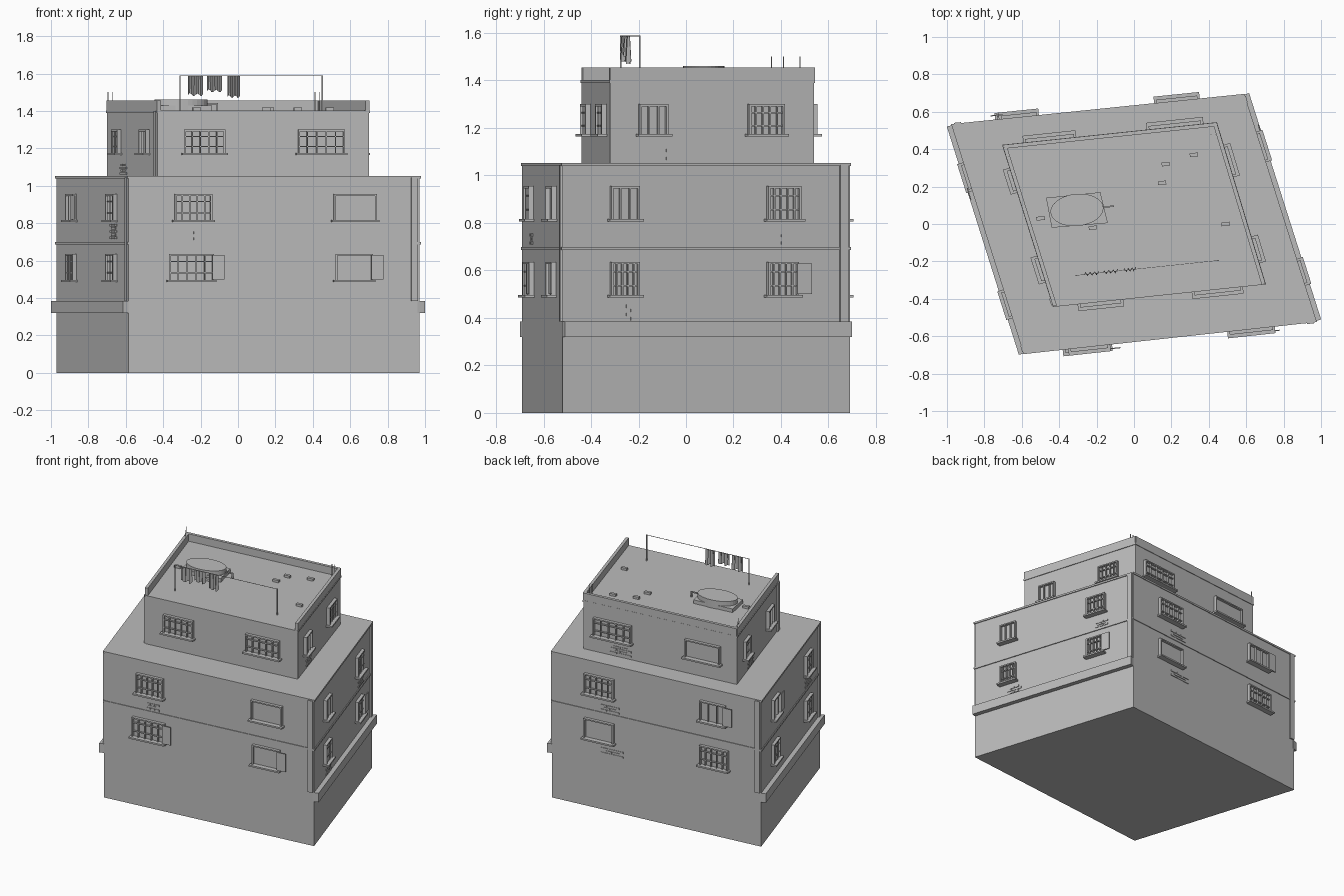
import bpy, bmesh, math
from mathutils import Matrix, Vector

if "Cube" in bpy.data.objects:
    bpy.data.objects.remove(bpy.data.objects["Cube"])

mat = bpy.data.materials.new("plain grey")
mat.use_nodes = True
GREY = (0.5, 0.5, 0.5, 1)
mat.diffuse_color = GREY
mat.node_tree.nodes["Principled BSDF"].inputs["Base Color"].default_value = GREY


def finish(name, bm):
    mesh = bpy.data.meshes.new(name)
    bm.to_mesh(mesh)
    bm.free()
    mesh.materials.append(mat)
    obj = bpy.data.objects.new(name, mesh)
    bpy.context.scene.collection.objects.link(obj)
    return obj


def box(bm, lo, hi, frame=Matrix()):
    lo, hi = Vector(lo), Vector(hi)
    size = Matrix.Diagonal((*(hi - lo), 1))
    bmesh.ops.create_cube(bm, size=1, matrix=frame @ Matrix.Translation((lo + hi) / 2) @ size)


def prism(name, corners, z0, z1, scale=1):
    bm = bmesh.new()
    face = bm.faces.new([bm.verts.new((x * scale, y * scale, z0)) for x, y in corners])
    ext = bmesh.ops.extrude_face_region(bm, geom=[face])
    top = [v for v in ext["geom"] if isinstance(v, bmesh.types.BMVert)]
    bmesh.ops.translate(bm, vec=(0, 0, z1 - z0), verts=top)
    bmesh.ops.recalc_face_normals(bm, faces=bm.faces)
    return finish(name, bm)


class Wall:
    """Local frame of one wall: x along it, y inward, z up."""

    def __init__(self, p, q, axis):
        self.p, self.q, self.axis = Vector((*p, 0)), Vector((*q, 0)), axis
        run = self.q - self.p
        self.length = run.length
        self.frame = Matrix.Translation(self.p) @ Matrix.Rotation(math.atan2(run.y, run.x), 4, "Z")

    def along(self, value):
        a = self.axis
        return (value - self.p[a]) / (self.q[a] - self.p[a]) * self.length

    def span(self, a, b):
        return sorted((self.along(a), self.along(b)))

    def box(self, bm, u0, u1, depth, z0, z1, start=-0.01):
        box(bm, (u0, -depth, z0), (u1, -start, z1), self.frame)


def make_walls(corners):
    names = ("front", "right", "back", "left")
    return {n: Wall(corners[i], corners[(i + 1) % 4], i % 2) for i, n in enumerate(names)}


def window(name, wall, a, b, z0, z1, style, shutter=False):
    bm = bmesh.new()
    u0, u1 = wall.span(a, b)
    t = 0.009
    # glass, frame and sill
    wall.box(bm, u0, u1, 0.004, z0, z1)
    for s, e in ((u0, u0 + t), (u1 - t, u1)):
        wall.box(bm, s, e, 0.022, z0, z1)
    wall.box(bm, u0, u1, 0.022, z1 - t, z1)
    wall.box(bm, u0 - 0.012, u1 + 0.012, 0.04, z0 - 0.006, z0 + 0.005)
    # bars
    columns = {"grid": 5, "panes": 3, "plain": 1}[style]
    for i in range(1, columns):
        u = u0 + (u1 - u0) * i / columns
        wall.box(bm, u - 0.003, u + 0.003, 0.018, z0, z1)
    if style == "grid":
        for f in (0.3, 0.72):
            z = z0 + (z1 - z0) * f
            wall.box(bm, u0, u1, 0.016, z - 0.003, z + 0.003)
    if shutter:
        wall.box(bm, u1 - 0.01, u1 + 0.055, 0.03, z0 + 0.008, z1 - 0.006, 0.024)
    finish(name, bm)


def brick_patch(name, wall, a, b, z0, z1):
    bm = bmesh.new()
    u0, u1 = wall.span(a, b)
    rows = max(2, round((z1 - z0) / 0.017))
    h = (z1 - z0) / rows
    w = (u1 - u0) / 3
    for r in range(rows):
        shift = (r % 2) * w / 2
        for c in range(3 - r % 2):
            u = u0 + shift + c * w
            wall.box(bm, u, u + w - 0.004, 0.004, z0 + r * h, z0 + (r + 1) * h - 0.004)
    finish(name, bm)


# main masses
BODY = [(-0.585, -0.69), (0.97, -0.52), (0.585, 0.69), (-0.97, 0.53)]
PENT = [(-0.43, -0.44), (0.70, -0.32), (0.44, 0.54), (-0.70, 0.42)]
prism("main_body", BODY, 0, 1.045)
prism("middle_floor_band", BODY, 0.687, 0.699, 1.008)
prism("terrace_slab", BODY, 1.04, 1.053, 1.008)
prism("upper_storey", PENT, 1.05, 1.40)
prism("roof_band", PENT, 1.39, 1.402, 1.008)
body, pent = make_walls(BODY), make_walls(PENT)

# side ledges, corner trims and roof parapets
for side in ("left", "right"):
    bm = bmesh.new()
    body[side].box(bm, 0, body[side].length, 0.032, 0.32, 0.385)
    finish(side + "_ledge", bm)
for side, wall in body.items():
    bm = bmesh.new()
    wall.box(bm, wall.length - 0.045, wall.length - 0.008, 0.01, 0.385, 1.045)
    finish(side + "_corner_trim", bm)
bm = bmesh.new()
wall = pent["left"]
wall.box(bm, wall.length - 0.045, wall.length - 0.008, 0.01, 1.05, 1.40)
finish("upper_corner_trim", bm)
for side in ("left", "right", "back"):
    bm = bmesh.new()
    pent[side].box(bm, 0, pent[side].length, 0.003, 1.395, 1.455, -0.018)
    finish(side + "_parapet", bm)

# windows: storey, wall, two spans, styles and shutters
LOW, MID, TOP = (0.492, 0.635), (0.812, 0.955), (1.17, 1.30)
LAYOUT = [
    (body, LOW, "front", (-0.37, -0.13, "grid", True), (0.52, 0.72, "plain", True)),
    (body, MID, "front", (-0.34, -0.14, "grid"), (0.51, 0.74, "plain")),
    (pent, TOP, "front", (-0.29, -0.07, "grid"), (0.32, 0.57, "grid")),
    (body, LOW, "right", (-0.32, -0.20, "grid"), (0.34, 0.47, "grid", True)),
    (body, MID, "right", (-0.32, -0.20, "panes"), (0.34, 0.48, "grid")),
    (pent, TOP, "right", (-0.20, -0.08, "panes"), (0.26, 0.41, "grid")),
    (body, LOW, "back", (0.12, 0.34, "plain"), (-0.73, -0.52, "grid")),
    (body, MID, "back", (0.12, 0.34, "grid"), (-0.71, -0.52, "panes", True)),
    (pent, TOP, "back", (0.08, 0.36, "grid"), (-0.58, -0.32, "plain")),
    (body, LOW, "left", (0.19, 0.32, "grid"), (-0.49, -0.36, "grid")),
    (body, MID, "left", (0.19, 0.32, "panes", True), (-0.49, -0.36, "grid")),
    (pent, TOP, "left", (0.18, 0.29, "grid"), (-0.30, -0.18, "panes")),
]
for walls, (z0, z1), side, *spans in LAYOUT:
    for a, b, *style in spans:
        window(side + "_window", walls[side], a, b, z0, z1, *style)

# exposed brick patches
for walls, side, a, b, z0, z1 in (
        (body, "front", -0.27, -0.17, 0.71, 0.76), (body, "right", -0.27, -0.16, 0.39, 0.46),
        (body, "right", 0.40, 0.50, 0.71, 0.755), (pent, "right", -0.15, -0.05, 1.065, 1.115),
        (body, "left", -0.50, -0.38, 0.715, 0.80), (pent, "left", 0.08, 0.20, 1.06, 1.12),
        (pent, "back", 0.08, 0.24, 1.07, 1.13), (body, "back", 0.08, 0.22, 0.71, 0.76),
        (body, "back", 0.05, 0.22, 0.40, 0.45)):
    brick_patch(side + "_bricks", walls[side], a, b, z0, z1)

# roof tank on its plinth, with outlet pipe
tilt = Matrix.Rotation(math.radians(6), 4, "Z")
centre = Matrix.Translation((-0.305, 0.075, 1.40)) @ tilt
prism("tank_plinth", [(-0.44, -0.02), (-0.14, 0.005), (-0.18, 0.17), (-0.47, 0.14)], 1.40, 1.428)
bm = bmesh.new()
bmesh.ops.create_cone(bm, cap_ends=True, segments=32, radius1=1, radius2=1, depth=0.06,
                      matrix=centre @ Matrix.Translation((0, 0, 0.03)) @ Matrix.Diagonal((0.142, 0.086, 1, 1)))
finish("roof_tank", bm)
bm = bmesh.new()
box(bm, (0.13, -0.004, 0.035), (0.20, 0.004, 0.043), centre)
box(bm, (0.192, -0.004, 0), (0.20, 0.004, 0.043), centre)
finish("tank_pipe", bm)

# small roof vents
bm = bmesh.new()
for x, y in ((0.17, 0.32), (0.32, 0.37), (0.15, 0.22), (0.49, 0), (-0.5, 0.03), (-0.22, -0.02)):
    spot = Matrix.Translation((x, y, 1.40)) @ tilt
    box(bm, (-0.022, -0.01, 0), (0.022, 0.01, 0.018), spot)
finish("roof_vents", bm)

# antenna rods and washing line
bm = bmesh.new()
for x, y in ((-0.695, 0.41), (-0.672, 0.36), (0.412, 0.48), (0.435, 0.48)):
    box(bm, (x - 0.002, y - 0.002, 1.40), (x + 0.002, y + 0.002, 1.50))
finish("antenna_rods", bm)
line = Wall((-0.31, -0.275), (0.45, -0.195), 0)
bm = bmesh.new()
for u in (0, line.length):
    line.box(bm, u - 0.003, u + 0.003, 0.003, 1.40, 1.59, -0.003)
line.box(bm, 0, line.length, 0.001, 1.586, 1.589, -0.001)
finish("washing_line", bm)

# hanging clothes, folded and uneven at the hem
for x, width, drop in ((-0.265, 0.08, 0.10), (-0.165, 0.08, 0.08), (-0.055, 0.066, 0.11)):
    bm = bmesh.new()
    u, n = line.along(x), 10
    rows = []
    for top in (True, False):
        rows.append([bm.verts.new(line.frame @ Vector((
            u + width * i / n, 0.012 * math.sin(i * 2.1) * (0.4 if top else 1),
            1.587 if top else 1.587 - drop + 0.008 * math.sin(i * 1.3)))) for i in range(n + 1)])
    for i in range(n):
        bm.faces.new((rows[0][i], rows[1][i], rows[1][i + 1], rows[0][i + 1]))
    cloth = finish("hanging_cloth", bm)
    cloth.modifiers.new("thickness", "SOLIDIFY").thickness = 0.002
